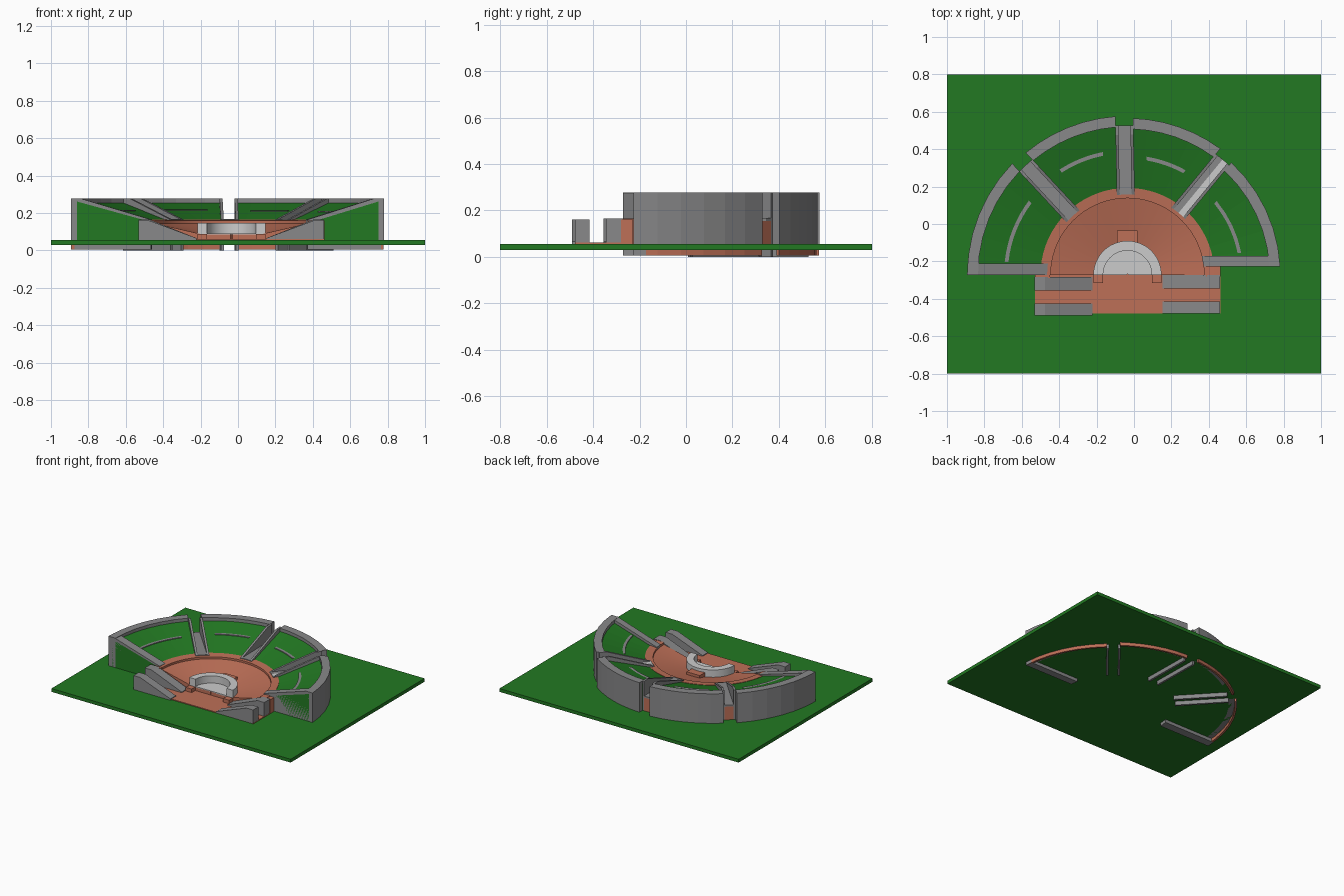
import bpy, bmesh, math

if "Cube" in bpy.data.objects:
    bpy.data.objects.remove(bpy.data.objects["Cube"])

CX, CY = -0.035, -0.272      # centre of the theatre arcs


def material(name, rgb):
    m = bpy.data.materials.new(name)
    m.diffuse_color = (*rgb, 1)
    m.use_nodes = True
    m.node_tree.nodes["Principled BSDF"].inputs["Base Color"].default_value = m.diffuse_color
    return m


GREEN = material("grass green", (0.016, 0.19, 0.016))
GRAY = material("stone gray", (0.25, 0.25, 0.255))
CLAY = material("clay orange", (0.51, 0.16, 0.096))
PALE = material("pale stone", (0.60, 0.60, 0.60))


def finish(name, bm, mat, smooth=False):
    bmesh.ops.recalc_face_normals(bm, faces=bm.faces)
    me = bpy.data.meshes.new(name)
    bm.to_mesh(me)
    bm.free()
    ob = bpy.data.objects.new(name, me)
    bpy.context.collection.objects.link(ob)
    me.materials.append(mat)
    if smooth:
        bpy.ops.object.select_all(action='DESELECT')
        ob.select_set(True)
        bpy.context.view_layer.objects.active = ob
        bpy.ops.object.shade_smooth_by_angle(angle=math.radians(30))
    return ob


def loft(name, rings, mat, smooth=False):
    """Solid skinned through a list of closed rings, capped at both ends."""
    bm = bmesh.new()
    vs = [[bm.verts.new(p) for p in ring] for ring in rings]
    k = len(vs[0])
    for a, b in zip(vs, vs[1:]):
        for i in range(k):
            j = (i + 1) % k
            bm.faces.new((a[i], a[j], b[j], b[i]))
    bm.faces.new(vs[0])
    bm.faces.new(vs[-1])
    return finish(name, bm, mat, smooth)


def edge(e, r):
    """Angle at radius r of a line parallel to direction e[0], offset by e[1]."""
    return math.radians(e[0]) + math.asin(max(-1, min(1, e[1] / r)))


def sector(name, profile, lo, hi, n, mat, smooth=False):
    """Sweep an (r, z) profile around the centre between two edges."""
    rings = []
    for i in range(n + 1):
        t = i / n
        ring = []
        for r, z in profile:
            a = edge(lo, r) * (1 - t) + edge(hi, r) * t
            ring.append((CX + r * math.cos(a), CY + r * math.sin(a), z))
        rings.append(ring)
    return loft(name, rings, mat, smooth)


def rect(r0, r1, z0, z1):
    return [(r0, z0), (r0, z1), (r1, z1), (r1, z0)]


def box(name, x0, x1, y0, y1, z0, z1, mat):
    return loft(name, [[(x0, y0, z), (x1, y0, z), (x1, y1, z), (x0, y1, z)]
                       for z in (z0, z1)], mat)


# ground slab
box("ground_slab", -1, 1, -0.8, 0.8, 0.03, 0.055, GREEN)

# seating wedges: low edge, high edge, outer radius, lawn path radius
AISLES = [50.5, 91.2, 132.9]
H = 0.046
wedges = [
    ((0, 0.046), (AISLES[0], -H), 0.818, 0.60),
    ((AISLES[0], H), (AISLES[1], -H), 0.838, 0.62),
    ((AISLES[1], H), (AISLES[2], -H), 0.85, 0.65),
    ((AISLES[2], H), (180, 0), 0.857, 0.64),
]
for i, (lo, hi, R, path) in enumerate(wedges):
    Ri = R - 0.058
    sector(f"lawn_bank_{i}", [(0.45, 0.035), (0.45, 0.158), (R - 0.03, 0.262),
                              (R - 0.03, 0.035)], lo, hi, 6, GREEN)
    sector(f"outer_wall_{i}", rect(Ri, R, 0.03, 0.278), lo, hi, 6, GRAY)
    sector(f"footing_{i}", rect(R - 0.018, R - 0.003, 0.006, 0.034), lo, hi, 6, CLAY)
    # narrow path lying on the bank
    slope = (0.262 - 0.158) / (R - 0.03 - 0.45)
    zp = 0.158 + slope * (path - 0.45)
    a, b = (lo[0], lo[1] + 0.07), (hi[0], hi[1] - 0.07)
    sector(f"lawn_path_{i}", rect(path, path + 0.02, zp - 0.01, zp + 0.006), a, b, 8, GRAY)


def sloped_wall(name, lo, hi, r0, R, z0):
    sector(name, [(r0, z0), (r0, 0.165), (R - 0.05, 0.278), (R, 0.278), (R, z0)],
           lo, hi, 1, GRAY)


# front end walls of the two outer wedges
sloped_wall("end_wall_left", (180, -0.062), (180, 0), 0.43, 0.857, 0.006)
sloped_wall("end_wall_right", (0, 0.046), (0, 0.1), 0.41, 0.815, 0.006)

# aisles: clay base, stone floor, sloped wall on each side
for i, A in enumerate(AISLES):
    sector(f"aisle_base_{i}", rect(0.44, 0.80, 0.032, 0.158), (A, -0.034), (A, 0.034), 1, CLAY)
    mid = 0.0
    sector(f"aisle_floor_{i}_a", rect(0.43, 0.80, 0.155, 0.167), (A, -0.034), (A, mid), 1,
           PALE if i == 0 else GRAY)
    sector(f"aisle_floor_{i}_b", rect(0.43, 0.80, 0.155, 0.167), (A, mid), (A, 0.034), 1, GRAY)
    for s in (-1, 1):
        d = sorted((s * 0.032, s * 0.048))
        sloped_wall(f"aisle_wall_{i}_{s}", (A, d[0]), (A, d[1]), 0.43, 0.80, 0.0)

# dished clay floor with a raised rim
sector("orchestra_floor", [(0.165, 0.04), (0.165, 0.088), (0.41, 0.145), (0.41, 0.16),
                           (0.465, 0.165), (0.465, 0.04)], (0, 0), (180, 0), 36, CLAY, True)

# round stage
sector("stage_base", rect(0.005, 0.17, 0.04, 0.086), (0, 0), (180, 0), 24, CLAY)
sector("stage_floor", rect(0.005, 0.135, 0.084, 0.092), (0, 0), (180, 0), 24, PALE)
sector("stage_ring", rect(0.13, 0.182, 0.086, 0.147), (0, 0), (180, 0), 24, PALE, True)
box("stage_rear_block", -0.09, 0.02, -0.1, -0.035, 0.08, 0.125, CLAY)
for s in (-1, 1):
    x = CX + s * 0.157
    box(f"stage_side_block_{s}", x - 0.025, x + 0.025, -0.315, -0.272, 0.05, 0.088, CLAY)

# front forecourt
box("forecourt", -0.53, 0.462, -0.478, -0.265, 0.045, 0.061, CLAY)
box("rim_block_right", 0.385, 0.462, -0.28, -0.228, 0.05, 0.16, CLAY)
box("rim_block_left", -0.53, -0.45, -0.29, -0.262, 0.05, 0.16, CLAY)

# forecourt walls dropping toward the entrance
for s, rows in ((-1, ((-0.49, -0.425), (-0.355, -0.283))),
                (1, ((-0.478, -0.415), (-0.345, -0.272)))):
    for k, (y0, y1) in enumerate(rows):
        top = 0.16 + 0.006 * k
        prof = [(0.496, 0.05), (0.496, top), (0.44, top), (0.187, 0.066), (0.187, 0.05)]
        loft(f"forecourt_wall_{s}_{k}",
             [[(CX + s * px, y, z) for px, z in prof] for y in (y0, y1)], GRAY)
